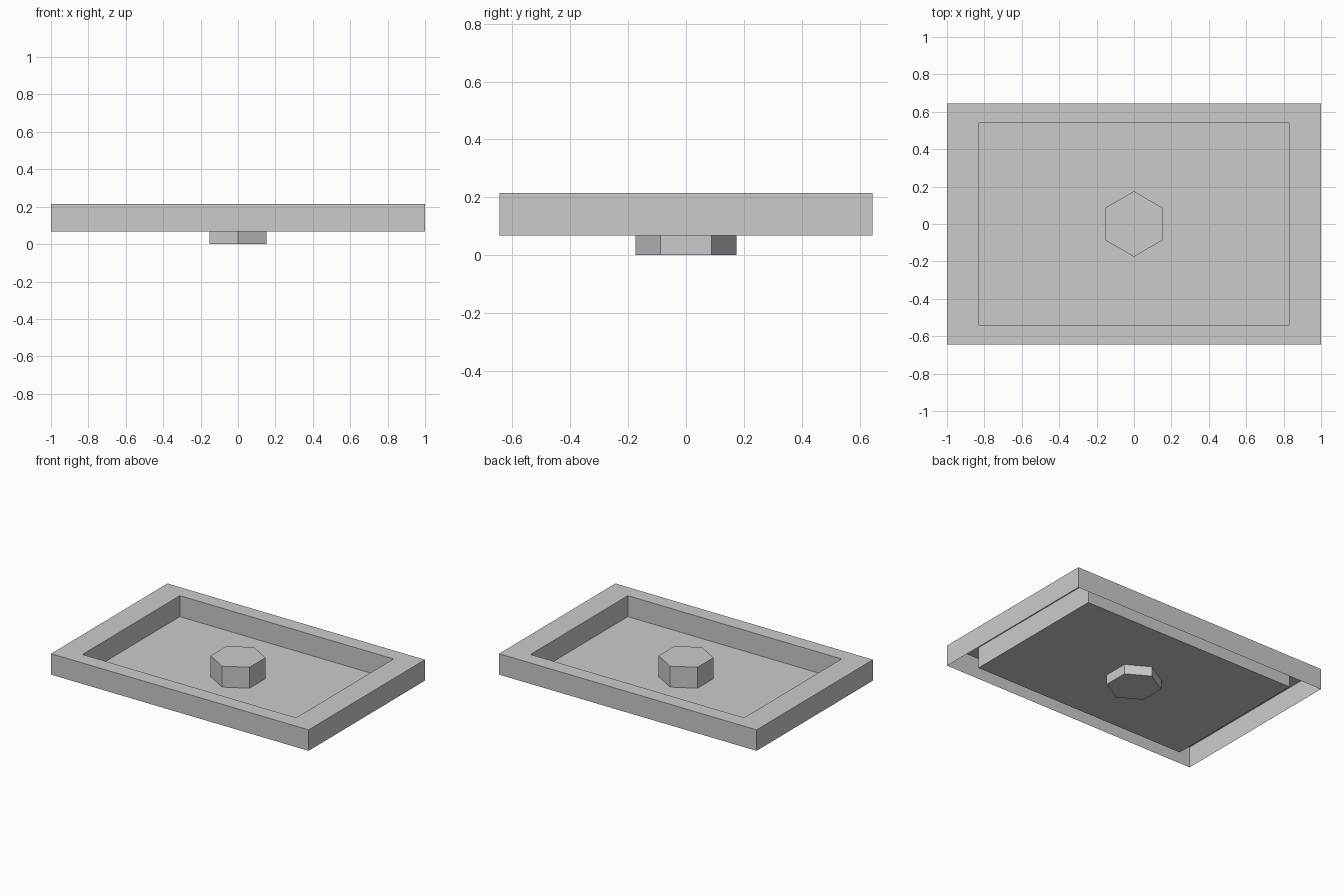
import bpy, bmesh, math

if "Cube" in bpy.data.objects:
    bpy.data.objects.remove(bpy.data.objects["Cube"])

BASE, TOP = 0.068, 0.215


def make_object(name, bm):
    mesh = bpy.data.meshes.new(name)
    bm.to_mesh(mesh)
    bm.free()
    obj = bpy.data.objects.new(name, mesh)
    bpy.context.collection.objects.link(obj)
    return obj


def rect_loop(bm, hx, hy, z):
    return [bm.verts.new((sx * hx, sy * hy, z))
            for sx, sy in ((-1, -1), (1, -1), (1, 1), (-1, 1))]


def bridge(bm, a, b):
    n = len(a)
    for i in range(n):
        j = (i + 1) % n
        bm.faces.new((a[i], a[j], b[j], b[i]))


# Tray: sheet-formed rim, open underneath, with a sunken floor
bm = bmesh.new()
loops = [rect_loop(bm, *p) for p in ((1.0, 0.645, BASE), (1.0, 0.645, TOP),
                                     (0.83, 0.54, TOP), (0.83, 0.54, BASE))]
for a, b in zip(loops, loops[1:]):
    bridge(bm, a, b)
bm.faces.new(loops[-1])
make_object("tray", bm)

# Hexagonal boss: passes through the floor, flush with the rim
bm = bmesh.new()
hexes = [[bm.verts.new((0.175 * math.cos(math.radians(30 + 60 * i)),
                        0.175 * math.sin(math.radians(30 + 60 * i)), z))
          for i in range(6)] for z in (0.0, TOP)]
bridge(bm, *hexes)
bm.faces.new(hexes[0][::-1])
bm.faces.new(hexes[1])
make_object("hex_boss", bm)
